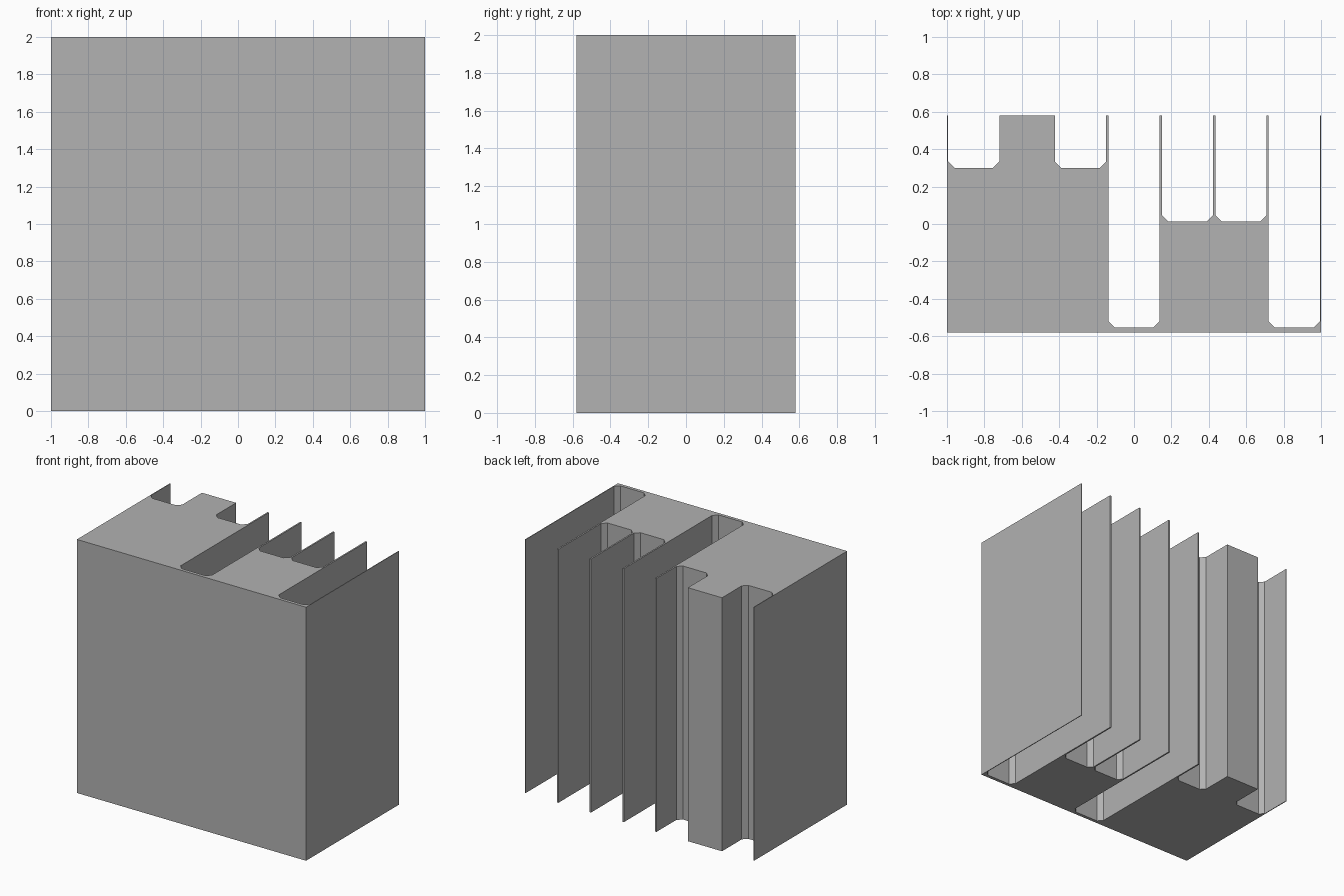
import bpy
import bmesh

cube = bpy.data.objects.get("Cube")
if cube:
    bpy.data.objects.remove(cube, do_unlink=True)

HEIGHT = 2.0
FRONT, BACK = -0.58, 0.58
PITCH = 2 / 7           # spacing of the fins
HALF_FIN = 0.006
CHAMFER = 0.034

# Floor of each slot from right to left; None is a solid block
SLOT_FLOORS = [0.30, None, 0.30, -0.554, 0.013, 0.013, -0.554]

# Grey material
grey = bpy.data.materials.new("light grey")
grey.use_nodes = True
colour = (0.445, 0.445, 0.445, 1)
grey.diffuse_color = colour
grey.node_tree.nodes["Principled BSDF"].inputs["Base Color"].default_value = colour

# Plan outline: straight front, slots with chamfered corners along the back
outline = [(1, BACK), (1, FRONT), (-1, FRONT), (-1, BACK)]
for i, floor in enumerate(SLOT_FLOORS):
    if floor is None:
        continue
    x0 = -1 + i * PITCH + HALF_FIN
    x1 = -1 + (i + 1) * PITCH - HALF_FIN
    outline += [(x0, BACK), (x0, floor + CHAMFER), (x0 + CHAMFER, floor),
                (x1 - CHAMFER, floor), (x1, floor + CHAMFER), (x1, BACK)]

# Extrude the outline to full height
bm = bmesh.new()
base = bm.faces.new([bm.verts.new((x, y, 0)) for x, y in outline])
result = bmesh.ops.extrude_face_region(bm, geom=[base], use_keep_orig=True)
top = [g for g in result["geom"] if isinstance(g, bmesh.types.BMVert)]
bmesh.ops.translate(bm, verts=top, vec=(0, 0, HEIGHT))
bmesh.ops.recalc_face_normals(bm, faces=bm.faces)
# Split the concave end caps into clean triangles
caps = [f for f in bm.faces if len(f.verts) > 4]
bmesh.ops.triangulate(bm, faces=caps)

mesh = bpy.data.meshes.new("finned_block")
bm.to_mesh(mesh)
bm.free()
mesh.materials.append(grey)
block = bpy.data.objects.new("finned_block", mesh)
bpy.context.collection.objects.link(block)
